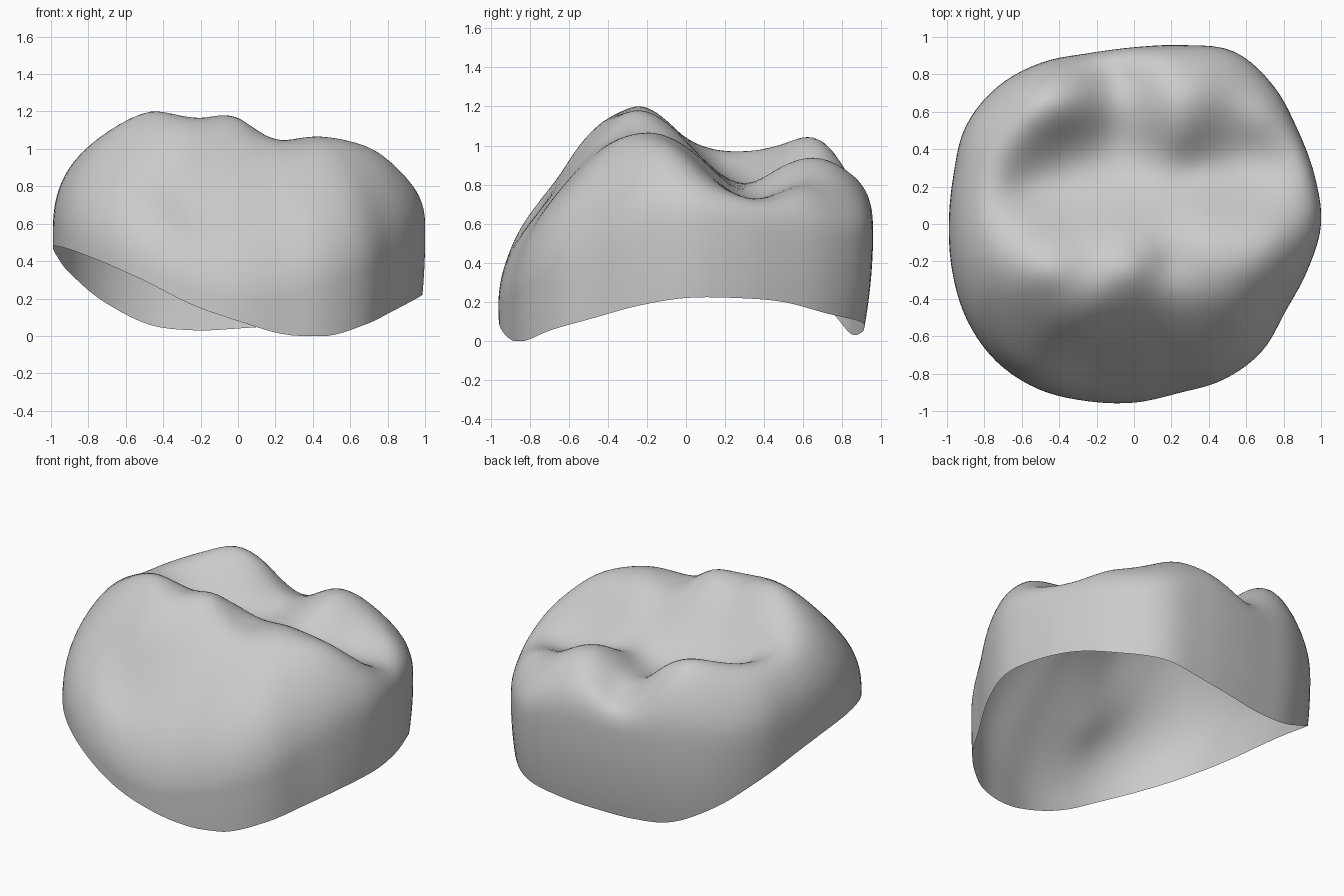
import bpy, bmesh, math

if "Cube" in bpy.data.objects:
    bpy.data.objects.remove(bpy.data.objects["Cube"])

# Outline radius and lower rim height every 15 degrees (0 = +x, 90 = +y)
RADIUS = [1.0, 1.0, 1.01, 1.05, 1.065, .99, .945, .945, .995, 1.035, 1.04, 1.0,
          .99, 1.005, 1.03, 1.04, 1.02, .98, .955, .935, .96, .965, .935, .96]
RIM = [.22, .22, .2, .14, .1, .06, .04, .03, .06, .18, .33, .42,
       .47, .48, .46, .4, .3, .17, .08, .01, 0, .06, .12, .18]
# Height of the widest contour and roundness of the shoulder every 45 degrees
BELT = [.55, .5, .56, .55, .52, .44, .2, .35]
ROUND = [2.9, 2.7, 3.0, 2.8, 2.9, 2.1, 1.7, 2.0]

# Landmark heights on the chewing surface
CUSPS = [(-.45, -.25, 1.2), (-.2, -.25, 1.165), (0, -.25, 1.165), (.17, -.22, 1.06),
         (.35, -.17, 1.06), (.55, -.17, 1.05), (.75, -.12, .98), (.13, -.42, 1.02),
         (-.3, -.6, .92), (-.3, -.75, .68), (.5, -.38, 1.0), (.45, -.6, .8),
         (-.45, -.4, 1.12), (-.05, -.4, 1.1)]
MARGINS = [(-.75, -.2, 1.05), (-.75, .25, .97), (-.85, 0, .96), (-.7, .5, .98),
           (-.5, .7, 1.01), (-.27, .7, .93), (-.1, .7, .81), (-.12, .82, .76),
           (.24, .68, .935), (.7, .6, .765), (.82, .35, .725), (.87, .1, .82)]
VALLEYS = [(-.4, .45, .91), (-.3, .28, .81), (-.05, .28, .79), (.3, .27, .79),
           (.57, .37, .73), (-.09, .5, .79), (.26, .47, .88), (.5, .57, .82),
           (-.4, 0, 1.02), (0, 0, 1.02), (.35, .08, .93), (-.6, .22, .91)]


def around(table, a):
    """Smooth periodic lookup by angle."""
    n = len(table)
    u = (a / math.tau * n) % n
    i = int(u)
    t = u - i
    p0, p1, p2, p3 = (table[(i + k) % n] for k in (-1, 0, 1, 2))
    return p1 + .5 * t * (p2 - p0 + t * (2*p0 - 5*p1 + 4*p2 - p3 + t * (3*(p1 - p2) + p3 - p0)))


def belt(a):
    return max(around(BELT, a), around(RIM, a) + .02)


def falloff(a, s):
    p = around(ROUND, a)
    return max(0.0, 1 - s ** p) ** (1 / p)


def solve(A, b):
    n = len(b)
    M = [row + [v] for row, v in zip(A, b)]
    for c in range(n):
        k = max(range(c, n), key=lambda r: abs(M[r][c]))
        M[c], M[k] = M[k], M[c]
        for r in range(c + 1, n):
            f = M[r][c] / M[c][c]
            if f:
                M[r] = [x - f * y for x, y in zip(M[r], M[c])]
    out = [0.0] * n
    for c in reversed(range(n)):
        out[c] = (M[c][n] - sum(M[c][j] * out[j] for j in range(c + 1, n))) / M[c][c]
    return out


# Remove the shoulder falloff from the landmarks, then fit a smooth surface
pts, vals = [], []
for x, y, z in CUSPS + MARGINS + VALLEYS:
    a = math.atan2(y, x)
    s = math.hypot(x, y) / around(RADIUS, a)
    b = belt(a)
    pts.append((x, y))
    vals.append(b + (z - b) / falloff(a, s))
for k in range(16):
    a = math.tau * k / 16
    r = around(RADIUS, a) * 1.02
    pts.append((r * math.cos(a), r * math.sin(a)))
    # the rim of the table sits lower near the back right corner
    vals.append(1.1 - .08 * math.sin(a) - .15 * max(0, math.cos(a - .6)) ** 2)


def kern(p, q):
    return math.dist(p, q) ** 3


rows = [[kern(p, q) for q in pts] + [1, p[0], p[1]] for p in pts]
for f in (lambda p: 1, lambda p: p[0], lambda p: p[1]):
    rows.append([f(p) for p in pts] + [0, 0, 0])
W = solve(rows, vals + [0, 0, 0])


def table_height(x, y):
    return sum(w * kern((x, y), q) for w, q in zip(W, pts)) + W[-3] + W[-2] * x + W[-1] * y


# Crown shell: polar rings over the top, then down the wall to the open rim
SEG, TOP, WALL = 120, 44, 12
bm = bmesh.new()
centre = bm.verts.new((0, 0, table_height(0, 0)))
rings = []
for i in range(1, TOP + 1):
    s = math.sin(i / TOP * math.pi / 2)
    ring = []
    for j in range(SEG):
        a = math.tau * j / SEG
        r = s * around(RADIUS, a)
        x, y = r * math.cos(a), r * math.sin(a)
        b = belt(a)
        ring.append(bm.verts.new((x, y, b + (table_height(x, y) - b) * falloff(a, s))))
    rings.append(ring)
for i in range(1, WALL + 1):
    ring = []
    for j in range(SEG):
        a = math.tau * j / SEG
        b = belt(a)
        d = (b - max(0, around(RIM, a))) * i / WALL
        r = around(RADIUS, a) * (1 - (.13 + .08 * math.sin(a)) * d * d)
        ring.append(bm.verts.new((r * math.cos(a), r * math.sin(a), b - d)))
    rings.append(ring)
for j in range(SEG):
    k = (j + 1) % SEG
    bm.faces.new((centre, rings[0][j], rings[0][k]))
    for u, v in zip(rings, rings[1:]):
        bm.faces.new((u[j], v[j], v[k], u[k]))
for f in bm.faces:
    f.smooth = True
mesh = bpy.data.meshes.new("tooth_crown")
bm.to_mesh(mesh)
bm.free()
bpy.context.collection.objects.link(bpy.data.objects.new("tooth_crown", mesh))
